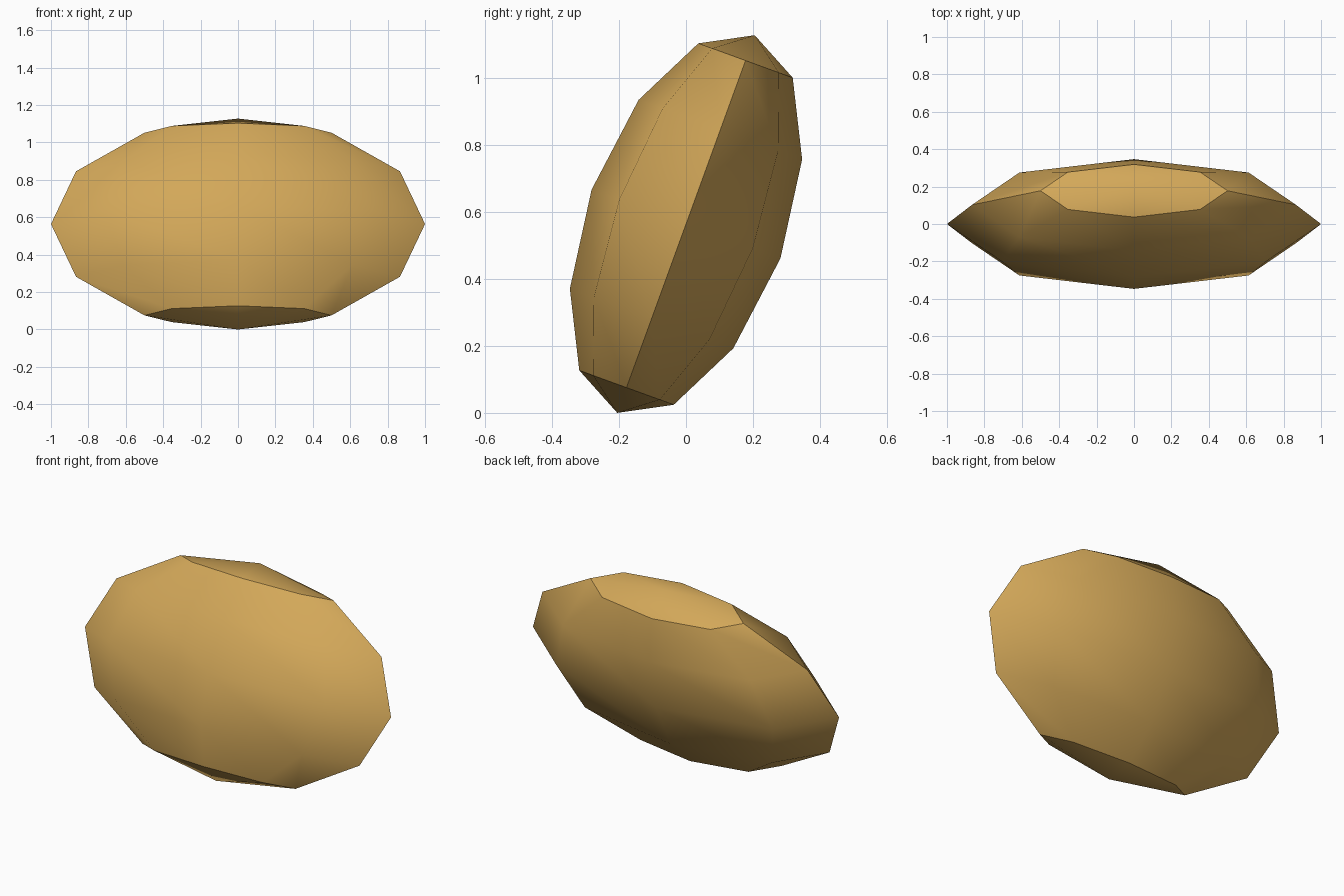
import bpy
import math

cube = bpy.data.objects.get("Cube")
if cube:
    bpy.data.objects.remove(cube, do_unlink=True)

# Warm golden material
gold = bpy.data.materials.new("golden_tan")
gold.use_nodes = True
colour = (0.65, 0.39, 0.10, 1.0)
gold.diffuse_color = colour
gold.node_tree.nodes["Principled BSDF"].inputs["Base Color"].default_value = colour

# Low-poly flattened ellipsoid, leaning back 20 degrees, resting on its lower pole
TILT = math.radians(20)
HALF_W, HALF_D, HALF_H = 1.0, 0.3, 0.6
bpy.ops.mesh.primitive_uv_sphere_add(
    segments=8, ring_count=6, radius=1.0,
    location=(0, 0, HALF_H * math.cos(TILT)),
    rotation=(-TILT, 0, 0))
pebble = bpy.context.object
pebble.name = "tilted_pebble"
pebble.scale = (HALF_W, HALF_D, HALF_H)
bpy.ops.object.transform_apply(location=False, rotation=True, scale=True)
pebble.data.materials.append(gold)

# Soft facets, crisp rim and tips
bpy.ops.object.shade_smooth_by_angle(angle=math.radians(30))
